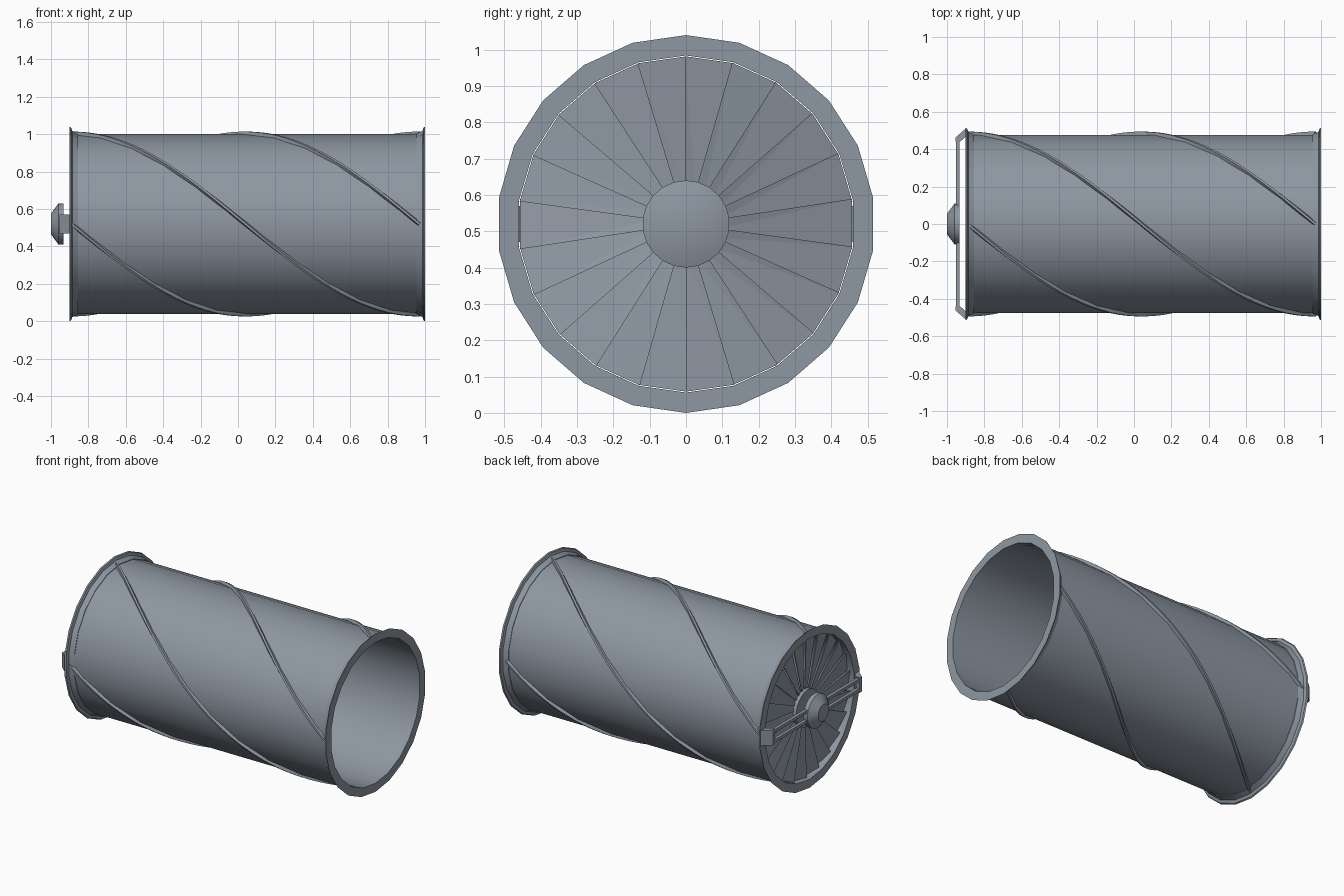
import bpy, math

if "Cube" in bpy.data.objects:
    bpy.data.objects.remove(bpy.data.objects["Cube"])

CZ = 0.52      # height of the duct axis
N = 22         # number of sides / blades

# dark blue-grey metal
metal = bpy.data.materials.new("grey_metal")
metal.diffuse_color = (0.27, 0.31, 0.36, 1)
metal.use_nodes = True
metal.node_tree.nodes["Principled BSDF"].inputs["Base Color"].default_value = metal.diffuse_color


def make(name, verts, faces, smooth=None):
    me = bpy.data.meshes.new(name)
    me.from_pydata(verts, [], faces)
    me.materials.append(metal)
    ob = bpy.data.objects.new(name, me)
    bpy.context.collection.objects.link(ob)
    bpy.ops.object.select_all(action='DESELECT')
    ob.select_set(True)
    bpy.context.view_layer.objects.active = ob
    # consistent outward normals
    bpy.ops.object.mode_set(mode='EDIT')
    bpy.ops.mesh.select_all(action='SELECT')
    bpy.ops.mesh.remove_doubles(threshold=1e-5)
    bpy.ops.mesh.normals_make_consistent(inside=False)
    bpy.ops.object.mode_set(mode='OBJECT')
    if smooth:
        bpy.ops.object.shade_smooth_by_angle(angle=math.radians(smooth))
    return ob


def polar(x, r, a):
    # angle measured from the top towards the front (-y)
    return (x, -r * math.sin(a), CZ + r * math.cos(a))


def lathe(name, profile, closed, sides=N, smooth=30):
    n = len(profile)
    verts = [polar(x, r, 2 * math.pi * i / sides) for i in range(sides) for x, r in profile]
    faces = [(i * n + j, i * n + (j + 1) % n,
              (i + 1) % sides * n + (j + 1) % n, (i + 1) % sides * n + j)
             for i in range(sides) for j in range(n if closed else n - 1)]
    return make(name, verts, faces, smooth)


def box(name, lo, hi):
    v = [(x, y, z) for x in (lo[0], hi[0]) for y in (lo[1], hi[1]) for z in (lo[2], hi[2])]
    f = [(0, 1, 3, 2), (4, 6, 7, 5), (0, 4, 5, 1), (2, 3, 7, 6), (0, 2, 6, 4), (1, 5, 7, 3)]
    return make(name, v, f)


# duct wall
lathe("duct_wall", [(-0.89, 0.466), (-0.89, 0.48), (0.99, 0.48), (0.99, 0.466)], True)

# flared flanges at both ends
flange = [(0, 0.464), (0, 0.52), (0.008, 0.515), (0.014, 0.497), (0.045, 0.484), (0.045, 0.464)]
lathe("flange_left", [(-0.9 + x, r) for x, r in flange], True)
lathe("flange_right", [(1.0 - x, r) for x, r in flange], True)


# spiral ribs, half a turn each
def rib(name, start):
    steps, x0, x1 = 44, -0.89, 0.97
    verts, faces = [], []
    for i in range(steps + 1):
        t = i / steps
        a = start + math.pi * t
        x = x0 + (x1 - x0) * t
        for d, r in ((-0.013, 0.47), (-0.006, 0.494), (0.006, 0.494), (0.013, 0.47)):
            # offset across the rib, perpendicular to its path
            verts.append(polar(x + d * 0.63, r, a - d * 0.78 / r))
    for i in range(steps):
        for j in range(4):
            k = (j + 1) % 4
            faces.append((i * 4 + j, i * 4 + k, i * 4 + 4 + k, i * 4 + 4 + j))
    faces += [(0, 1, 2, 3), tuple(steps * 4 + j for j in range(4))]
    make(name, verts, faces, 30)


for k in range(4):
    rib(f"spiral_rib_{k + 1}", k * math.pi / 2)

# fan blades, twisted sheets around the hub (split along a diagonal)
verts, faces = [], []
for i in range(N):
    mid = 2 * math.pi * (i + 0.5) / N
    half = math.radians(8.6)
    b = len(verts)
    for off in (0, 0.005):
        for r, pitch in ((0.09, 0.004), (0.462, 0.013)):
            for s in (-1, 1):
                verts.append(polar(-0.862 + off + s * pitch, r, mid + s * half))
    faces += [tuple(b + q for q in f) for f in
              ((0, 1, 3), (0, 3, 2), (4, 7, 5), (4, 6, 7),
               (0, 4, 5, 1), (2, 3, 7, 6), (0, 2, 6, 4), (1, 5, 7, 3))]
make("fan_blades", verts, faces)

# fan hub with a cone on the inside
lathe("fan_hub", [(-0.885, 0), (-0.885, 0.12), (-0.84, 0.12), (-0.80, 0)], False)

# outer motor cap
lathe("motor_cap", [(-1.0, 0), (-1.0, 0.055), (-0.96, 0.11), (-0.932, 0.11), (-0.932, 0)], False)

# twin support rails across the left opening
for name, z in (("upper_rail", CZ + 0.033), ("lower_rail", CZ - 0.033)):
    box(name, (-0.953, -0.455, z - 0.01), (-0.932, 0.455, z + 0.01))

# sloped brackets holding the rails to the flange
for name, s in (("back_bracket", 1), ("front_bracket", -1)):
    prof = [(-0.955, 0.44), (-0.955, 0.462), (-0.9, 0.51), (-0.9, 0.466), (-0.93, 0.44)]
    n = len(prof)
    v = [(x, s * y, CZ + h) for h in (-0.05, 0.05) for x, y in prof]
    f = [tuple(range(n)), tuple(range(n, 2 * n))]
    f += [(j, (j + 1) % n, n + (j + 1) % n, n + j) for j in range(n)]
    make(name, v, f)
